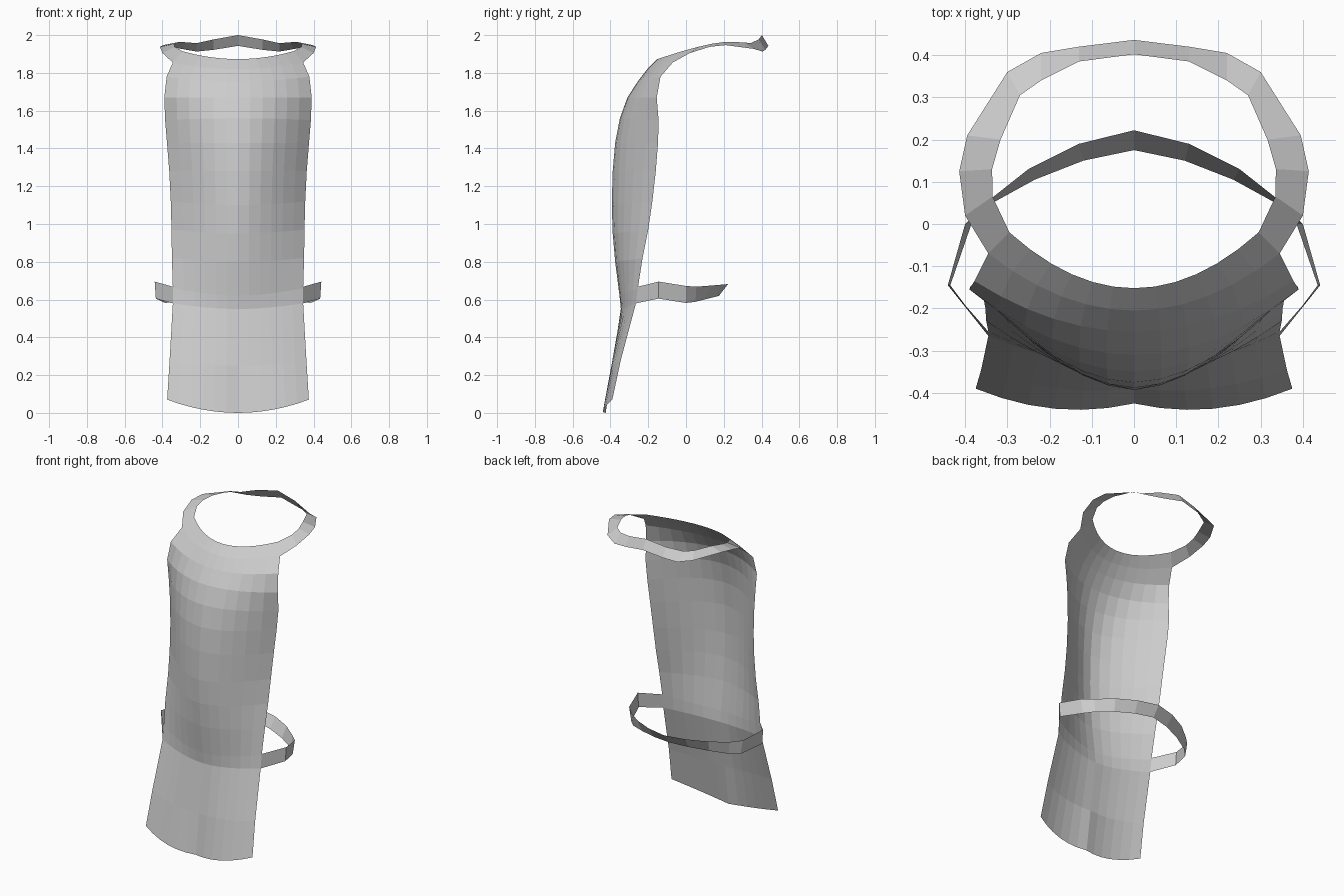
import bpy


def loft(name, rows):
    """Skin rows of points with quads for the right half, then mirror across x."""
    n = len(rows[0])
    verts = [p for row in rows for p in row]
    faces = [(r * n + c, r * n + c + 1, (r + 1) * n + c + 1, (r + 1) * n + c)
             for r in range(len(rows) - 1) for c in range(n - 1)]
    mesh = bpy.data.meshes.new(name)
    mesh.from_pydata(verts, [], faces)
    mesh.update()
    obj = bpy.data.objects.new(name, mesh)
    bpy.context.collection.objects.link(obj)
    mirror = obj.modifiers.new("Mirror", 'MIRROR')
    mirror.use_clip = True
    mirror.merge_threshold = 0.0005
    return obj


# Apron sheet: centre y, centre z, edge x, edge y, edge z, curve power
profile = [
    (-0.425, 0.00, 0.375, -0.39, 0.07, 2.0),
    (-0.390, 0.25, 0.362, -0.345, 0.28, 2.0),
    (-0.345, 0.55, 0.345, -0.265, 0.58, 1.8),
    (-0.352, 0.62, 0.345, -0.255, 0.66, 1.7),
    (-0.375, 0.80, 0.350, -0.230, 0.82, 1.7),
    (-0.388, 0.95, 0.352, -0.200, 0.97, 1.7),
    (-0.393, 1.10, 0.356, -0.178, 1.12, 1.7),
    (-0.388, 1.28, 0.364, -0.160, 1.28, 1.8),
    (-0.375, 1.43, 0.376, -0.148, 1.43, 1.9),
    (-0.350, 1.56, 0.386, -0.145, 1.55, 2.0),
    (-0.310, 1.67, 0.390, -0.155, 1.67, 2.0),
    (-0.255, 1.755, 0.378, -0.135, 1.78, 2.0),
    (-0.205, 1.820, 0.345, -0.070, 1.855, 2.0),
    (-0.152, 1.873, 0.295, -0.020, 1.915, 2.0),
]
COLS = 6
apron_rows = []
for i, (cy, cz, ex, ey, ez, power) in enumerate(profile):
    row = []
    for c in range(COLS + 1):
        u = c / COLS
        f = u ** power
        # the hem bows slightly forward between centre and corner
        bow = 0.085 * u * (1 - u) * max(0, 1 - i / 2)
        row.append((ex * u, cy + (ey - cy) * f - bow, cz + (ez - cz) * f))
    apron_rows.append(row)
loft("apron_sheet", apron_rows)

# Neck strap: outer and inner edges, from shoulder to the back of the neck
neck_outer = [(0.345, -0.07, 1.855), (0.40, 0.02, 1.905), (0.414, 0.125, 1.938),
              (0.395, 0.21, 1.947), (0.30, 0.36, 1.927), (0.22, 0.405, 1.913),
              (0.13, 0.42, 1.922), (0, 0.436, 1.943)]
neck_inner = [(0.295, -0.02, 1.915), (0.335, 0.065, 1.938), (0.336, 0.13, 1.953),
              (0.316, 0.20, 1.963), (0.27, 0.305, 1.962), (0.22, 0.34, 1.957),
              (0.13, 0.385, 1.977), (0, 0.402, 2.0)]
loft("neck_strap", [neck_outer, neck_inner])

# Waist strap: lower and upper edges, from apron side to the back
waist_low = [(0.345, -0.265, 0.58), (0.435, -0.145, 0.605), (0.385, 0.0, 0.582),
             (0.335, 0.05, 0.588), (0.235, 0.105, 0.602), (0.12, 0.15, 0.613),
             (0, 0.175, 0.62)]
waist_high = [(0.345, -0.255, 0.668), (0.441, -0.145, 0.695), (0.40, 0.0, 0.672),
              (0.345, 0.055, 0.668), (0.25, 0.13, 0.674), (0.13, 0.19, 0.679),
              (0, 0.222, 0.682)]
loft("waist_strap", [waist_low, waist_high])
